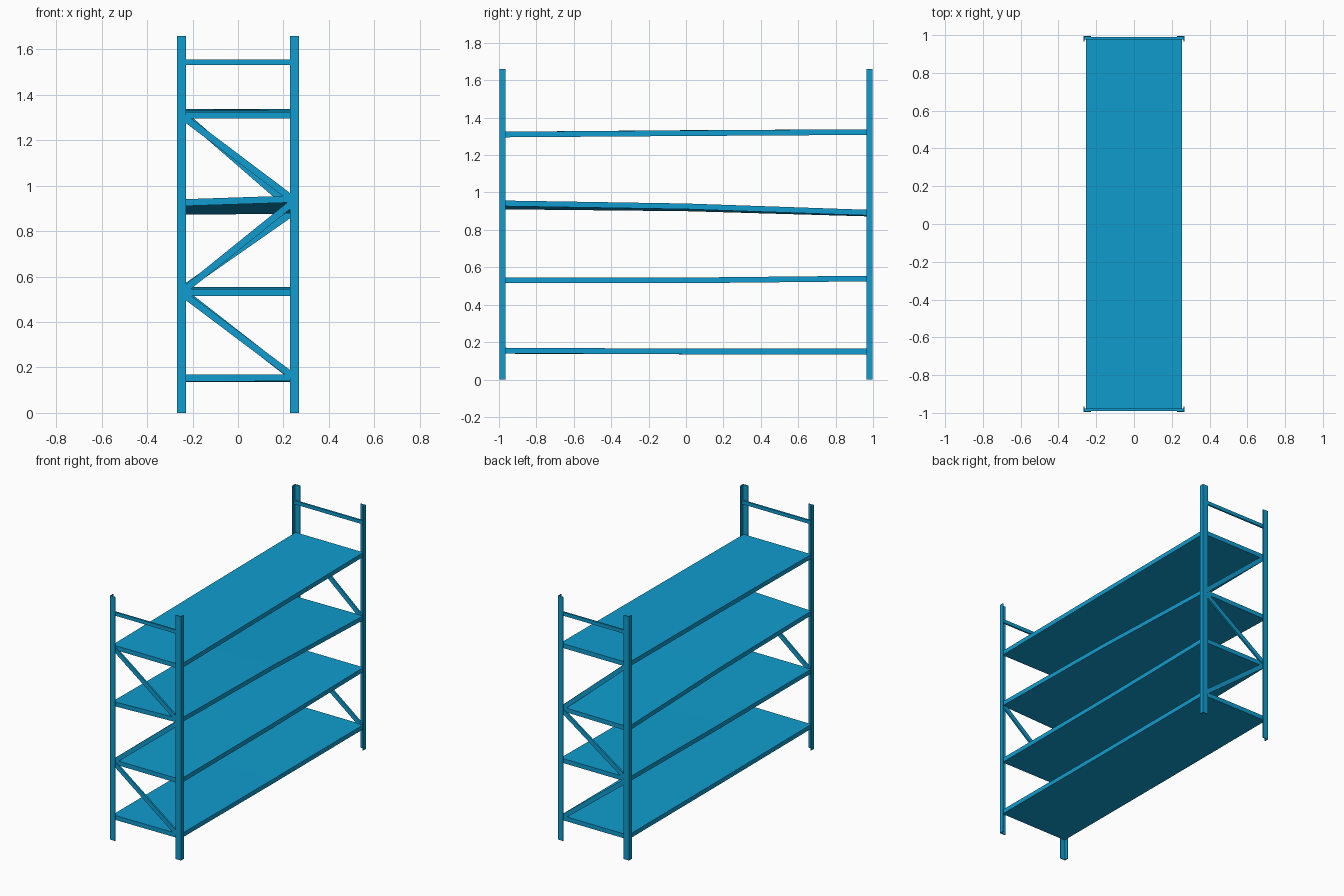
import bpy, bmesh
from mathutils import Vector

cube = bpy.data.objects.get("Cube")
if cube:
    bpy.data.objects.remove(cube, do_unlink=True)

blue = bpy.data.materials.new("blue_steel")
blue.use_nodes = True
colour = (0.005, 0.335, 0.62, 1)
blue.diffuse_color = colour
blue.node_tree.nodes["Principled BSDF"].inputs["Base Color"].default_value = colour


def finish(name, bm):
    bmesh.ops.recalc_face_normals(bm, faces=bm.faces)
    mesh = bpy.data.meshes.new(name)
    bm.to_mesh(mesh)
    bm.free()
    mesh.materials.append(blue)
    obj = bpy.data.objects.new(name, mesh)
    bpy.context.collection.objects.link(obj)


def loft(name, rings):
    """Solid from a list of matching closed rings, capped at both ends."""
    bm = bmesh.new()
    loops = [[bm.verts.new(p) for p in ring] for ring in rings]
    n = len(loops[0])
    for a, b in zip(loops, loops[1:]):
        for i in range(n):
            j = (i + 1) % n
            bm.faces.new((a[i], a[j], b[j], b[i]))
    bm.faces.new(loops[0])
    bm.faces.new(loops[-1])
    finish(name, bm)


def bar(name, start, end, width, y0, y1):
    """Flat bar between two (x, z) points, spanning y0 to y1."""
    a, b = Vector(start), Vector(end)
    side = (b - a).normalized().orthogonal() * width / 2
    rings = []
    for p in (a, b):
        u, v = p + side, p - side
        rings.append([(u.x, y0, u.y), (u.x, y1, u.y), (v.x, y1, v.y), (v.x, y0, v.y)])
    loft(name, rings)


# Shelf top heights (right edge, left edge) at the front, middle and back
shelves = {
    "bottom_shelf": [(0.168, 0.17), (0.165, 0.165), (0.165, 0.165)],
    "lower_shelf": [(0.545, 0.545), (0.545, 0.545), (0.555, 0.555)],
    "upper_shelf": [(0.94, 0.957), (0.93, 0.941), (0.902, 0.907)],
    "top_shelf": [(1.325, 1.325), (1.333, 1.332), (1.338, 1.338)],
}
HALF_X, HALF_Y, THICK = 0.255, 0.985, 0.03
for name, rows in shelves.items():
    rings = []
    for y, (right, left) in zip((-HALF_Y, 0, HALF_Y), rows):
        rings.append([(-HALF_X, y, right), (HALF_X, y, left),
                      (HALF_X, y, left - THICK), (-HALF_X, y, right - THICK)])
    loft(name, rings)

# Corner posts: thin angle section with its corner facing outward
angle = [(0.268, 0.996), (0.228, 0.996), (0.228, 0.99),
         (0.262, 0.99), (0.262, 0.966), (0.268, 0.966)]
for end, sy in (("front", -1), ("back", 1)):
    for hand, sx in (("right", -1), ("left", 1)):
        loft(f"{end}_{hand}_post",
             [[(sx * x, sy * y, z) for x, y in angle] for z in (0, 1.66)])

# End frames: top rail and zigzag braces reaching each shelf
for end, sy, row in (("front", -1, 0), ("back", 1, 2)):
    inner, outer = sy * 0.978, sy * 0.99
    bar(f"{end}_top_rail", (-0.262, 1.543), (0.262, 1.543), 0.024, inner, outer)
    levels = [rows[row] for rows in shelves.values()]
    z = [(right + left) / 2 - THICK / 2 for right, left in levels]
    for i in range(3):
        s = 1 if i % 2 == 0 else -1
        bar(f"{end}_brace_{i + 1}", (s * 0.25, z[i]), (-s * 0.25, z[i + 1]),
            0.03, inner, outer)
